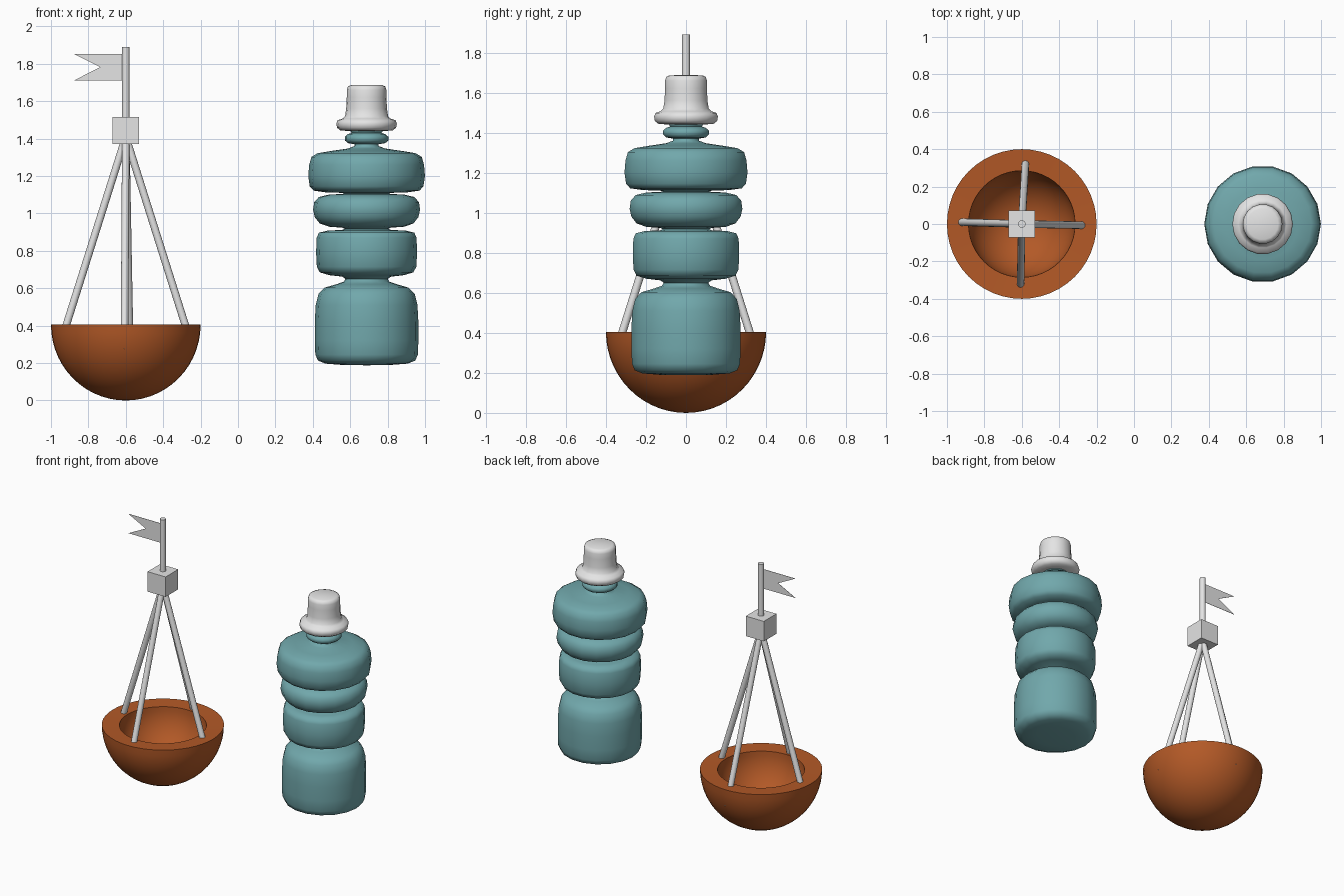
import bpy, bmesh, math
from mathutils import Vector

if "Cube" in bpy.data.objects:
    bpy.data.objects.remove(bpy.data.objects["Cube"])


def material(name, rgb):
    m = bpy.data.materials.new(name)
    m.diffuse_color = (*rgb, 1)
    m.use_nodes = True
    m.node_tree.nodes["Principled BSDF"].inputs["Base Color"].default_value = m.diffuse_color
    return m


ORANGE = material("burnt orange", (0.45, 0.10, 0.02))
TEAL = material("muted teal", (0.165, 0.39, 0.41))
GREY = material("light grey", (0.78, 0.78, 0.78))


def finish(bm, name, mat, smooth=None):
    me = bpy.data.meshes.new(name)
    bmesh.ops.recalc_face_normals(bm, faces=bm.faces)
    bm.to_mesh(me)
    bm.free()
    ob = bpy.data.objects.new(name, me)
    bpy.context.collection.objects.link(ob)
    me.materials.append(mat)
    if smooth:
        bpy.ops.object.select_all(action='DESELECT')
        ob.select_set(True)
        bpy.context.view_layer.objects.active = ob
        bpy.ops.object.shade_smooth_by_angle(angle=math.radians(smooth))
    return ob


def lathe(name, profile, cx, sides, mat, smooth):
    """Revolve (radius, z) points about a vertical axis at x = cx."""
    bm = bmesh.new()
    rings = []
    for r, z in profile:
        if r == 0:
            rings.append([bm.verts.new((cx, 0, z))] * sides)
        else:
            rings.append([bm.verts.new((cx + r * math.cos(2 * math.pi * i / sides),
                                        r * math.sin(2 * math.pi * i / sides), z))
                          for i in range(sides)])
    for a, b in zip(rings, rings[1:]):
        for i in range(sides):
            j = (i + 1) % sides
            bm.faces.new(list(dict.fromkeys((a[i], a[j], b[j], b[i]))))
    return finish(bm, name, mat, smooth)


def rod(name, a, b, r, mat, sides=16):
    a, b = Vector(a), Vector(b)
    bm = bmesh.new()
    bmesh.ops.create_cone(bm, cap_ends=True, segments=sides, radius1=r, radius2=r,
                          depth=(b - a).length)
    bm.transform((b - a).to_track_quat('Z', 'Y').to_matrix().to_4x4())
    bmesh.ops.translate(bm, verts=bm.verts, vec=(a + b) / 2)
    return finish(bm, name, mat, 40)


BX, TX = -0.6, 0.6875   # buoy and bottle axes

# Hollow half-sphere float
arc = [math.pi / 2 * i / 14 for i in range(15)]
outer = [(0.4 * math.sin(t), 0.405 - 0.405 * math.cos(t)) for t in arc]
inner = [(0.285 * math.sin(t), 0.4 - 0.285 * math.cos(t)) for t in reversed(arc)]
outer[0], inner[-1] = (0, 0), (0, 0.115)
lathe("float_bowl", outer + inner, BX, 48, ORANGE, 50)

# Four slightly skewed legs, running into the bowl wall
for name, dx, dy in (("left_leg", -1, 0.03), ("right_leg", 1, -0.02),
                     ("front_leg", -0.02, -1), ("back_leg", 0.06, 1)):
    rod(name, (BX + 0.36 * dx, 0.36 * dy, 0.27), (BX, 0, 1.41), 0.02, GREY)

# Box at the top of the legs
bm = bmesh.new()
bmesh.ops.create_cube(bm, size=0.144)
bmesh.ops.translate(bm, verts=bm.verts, vec=(BX, 0, 1.444))
finish(bm, "mast_box", GREY)

# Mast and swallow-tailed pennant
rod("mast", (BX, 0, 1.45), (BX, 0, 1.89), 0.02, GREY)
bm = bmesh.new()
outline = [(-0.6, 1.712), (-0.6, 1.852), (-0.875, 1.852), (-0.737, 1.782), (-0.875, 1.712)]
front = bm.faces.new([bm.verts.new((x, -0.001, z)) for x, z in outline])
ext = bmesh.ops.extrude_face_region(bm, geom=[front], use_keep_orig=True)
for v in ext["geom"]:
    if isinstance(v, bmesh.types.BMVert):
        v.co.y = 0.001
finish(bm, "pennant", GREY)

# Ribbed bottle body
body = [(0, 0.188), (0.13, 0.19), (0.22, 0.197), (0.26, 0.213), (0.274, 0.245),
        (0.277, 0.32), (0.277, 0.42), (0.272, 0.51), (0.257, 0.57), (0.225, 0.603),
        (0.16, 0.622), (0.122, 0.635), (0.113, 0.65), (0.13, 0.662),
        (0.2, 0.67), (0.25, 0.685), (0.266, 0.715), (0.27, 0.79), (0.267, 0.87),
        (0.255, 0.897), (0.21, 0.908), (0.13, 0.912), (0.118, 0.918), (0.13, 0.924),
        (0.2, 0.929), (0.25, 0.946), (0.277, 0.98), (0.286, 1.02), (0.28, 1.06),
        (0.255, 1.088), (0.2, 1.101), (0.13, 1.104), (0.12, 1.107), (0.13, 1.11),
        (0.22, 1.113), (0.283, 1.122), (0.304, 1.145), (0.312, 1.2), (0.307, 1.26),
        (0.295, 1.302), (0.262, 1.322), (0.19, 1.334), (0.1, 1.347), (0.065, 1.36),
        (0.065, 1.37), (0.1, 1.376), (0.116, 1.39), (0.116, 1.41), (0.1, 1.424),
        (0.08, 1.43), (0.09, 1.445), (0.09, 1.465), (0, 1.465)]
lathe("bottle_body", body, TX, 18, TEAL, 80)

# Brimmed cap
cap = [(0, 1.446), (0.09, 1.44), (0.14, 1.444), (0.158, 1.458), (0.162, 1.48), (0.155, 1.498),
       (0.128, 1.507), (0.115, 1.52), (0.109, 1.56), (0.106, 1.62), (0.106, 1.66),
       (0.1, 1.679), (0.083, 1.686), (0, 1.688)]
lathe("bottle_cap", cap, TX, 18, GREY, 80)
